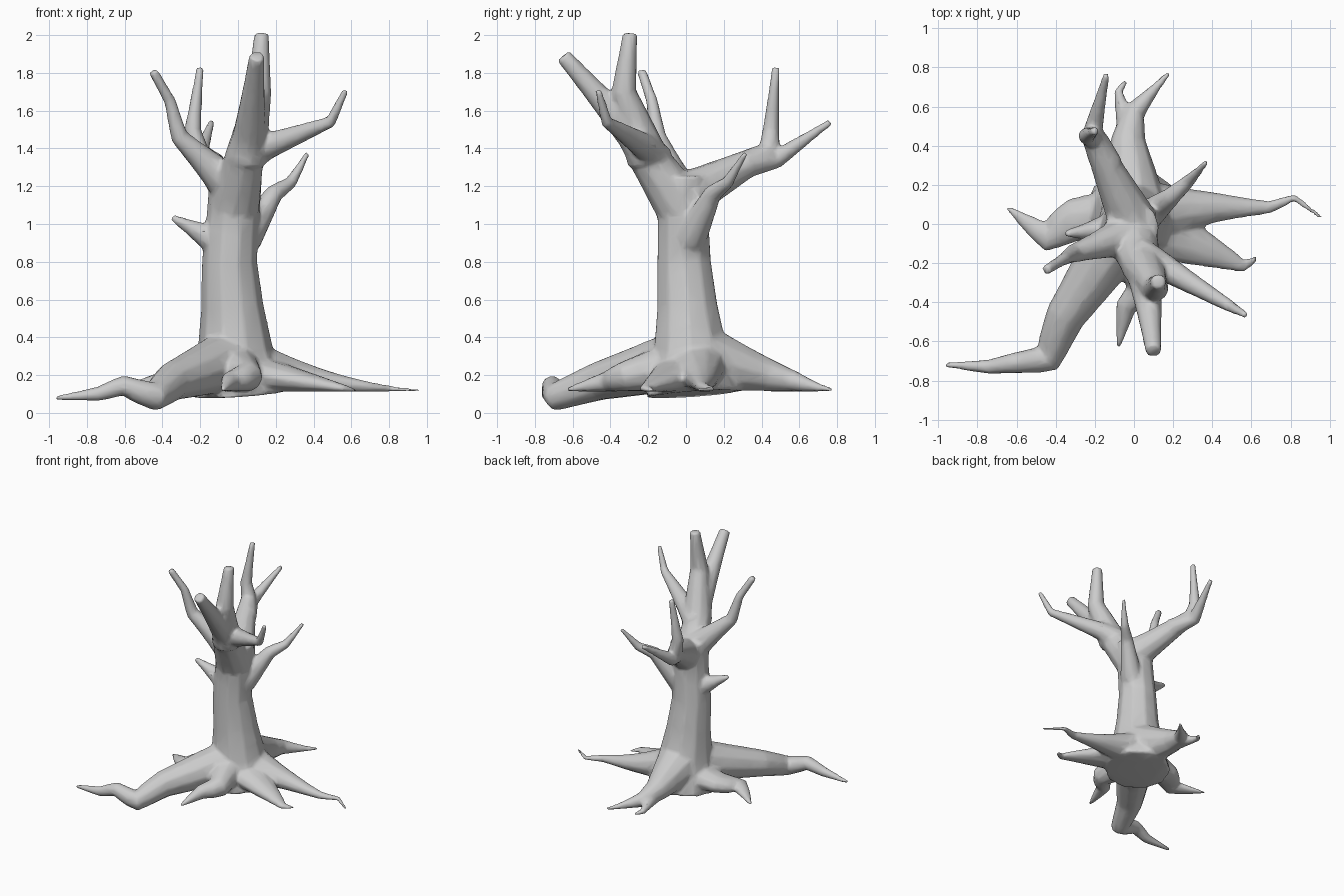
import bpy, bmesh
from mathutils import Vector
from math import sin, cos, pi

if "Cube" in bpy.data.objects:
    bpy.data.objects.remove(bpy.data.objects["Cube"])

SIDES, STEPS, GROUND = 10, 3, 0.11
bm = bmesh.new()

def tube(path, r0, r1, power=1.2, flat=1.0, grounded=False):
    """Closed tube tapering from r0 to r1 along a path. A grounded path is a list
    of (x, y) and rests on the ground at whatever height its radius asks for."""
    knots = [Vector(p).to_3d() for p in path]
    pos = [a.lerp(b, i / STEPS) for a, b in zip(knots, knots[1:]) for i in range(STEPS)]
    pos.append(knots[-1])
    n = len(pos)
    dist = [0.0]
    for a, b in zip(pos, pos[1:]):
        dist.append(dist[-1] + (b - a).length)
    radii = [r1 + (r0 - r1) * (1 - d / dist[-1]) ** power for d in dist]
    if grounded:
        for p, r in zip(pos, radii):
            p.z = GROUND + r * flat
    side, rings, faces = None, [], []
    for i in range(n):
        t = (pos[min(i + 1, n - 1)] - pos[max(i - 1, 0)]).normalized()
        if side is None:
            side = t.cross(Vector((0, 0, 1)))
            if side.length < 0.2:
                side = Vector((1, 0, 0))
        side = (side - t * side.dot(t)).normalized()
        up = side.cross(t) * flat
        angles = [2 * pi * k / SIDES for k in range(SIDES)]
        rings.append([bm.verts.new(pos[i] + (side * cos(a) + up * sin(a)) * radii[i])
                      for a in angles])
    for end in (rings[0], rings[-1]):
        faces.append(bm.faces.new(end))
    for a, b in zip(rings, rings[1:]):
        for k in range(SIDES):
            j = (k + 1) % SIDES
            faces.append(bm.faces.new((a[k], a[j], b[j], b[k])))
    bmesh.ops.recalc_face_normals(bm, faces=faces)

def root(path, r0, power=1.0, flat=1.0):
    tube(path, r0, 0.012, power, flat, grounded=True)

# Trunk, flaring at the foot
tube([(0, .04, .1), (-.045, -.01, .8), (-.01, -.02, 1.26)], .26, .14, 3)

# Front fork: leaning limb and its upright twin
tube([(-.02, -.03, 1.1), (.06, -.28, 1.47), (.1, -.65, 1.89)], .14, .042)
tube([(.04, -.2, 1.34), (.11, -.33, 1.7), (.125, -.295, 2.01)], .115, .04)
# Right front limb
tube([(.02, -.15, 1.34), (.15, -.22, 1.41), (.49, -.42, 1.54), (.57, -.465, 1.71)], .09, .018)
# Left limb
tube([(-.04, -.06, 1.2), (-.31, -.15, 1.46), (-.36, -.18, 1.65), (-.45, -.235, 1.81)], .11, .027, 2)
# Back limb and its side tip
tube([(0, 0, 1.15), (-.21, .44, 1.38), (-.24, .45, 1.5), (-.2, .475, 1.83)], .13, .022, 1.4)
tube([(-.13, .3, 1.31), (-.21, .48, 1.345), (-.14, .765, 1.54)], .075, .018)
# Small right limb and broken left stub
tube([(.04, .02, .92), (.19, .14, 1.16), (.28, .22, 1.22), (.37, .315, 1.375)], .09, .015)
tube([(-.1, -.02, .9), (-.35, -.05, 1.035)], .09, .018)

# Large left front root, dipping below the others
tube([(-.07, -.06, .27), (-.35, -.47, .165), (-.44, -.69, .085), (-.61, -.71, .145),
      (-.74, -.73, .1), (-.97, -.72, .078)], .16, .012, 1)
# Roots resting on the ground: front, left, long right, right front, back, back spur
root([(-.03, -.05), (.05, -.33), (-.04, -.42), (-.08, -.63)], .14)
root([(-.1, .03), (-.31, .02), (-.44, -.07), (-.65, .085)], .16, flat=.65)
root([(.05, .06), (.42, .085), (.69, .085), (.82, .135), (.96, .03)], .17, 1.8, .85)
root([(.05, 0), (.43, -.16), (.56, -.215), (.63, -.17)], .18, flat=.6)
root([(-.01, .1), (-.03, .43), (0, .57), (.18, .775)], .18, 1.3)
root([(-.03, .45), (-.08, .68), (-.04, .73)], .06)

mesh = bpy.data.meshes.new("bare_tree")
bm.to_mesh(mesh)
bm.free()
tree = bpy.data.objects.new("bare_tree", mesh)
bpy.context.collection.objects.link(tree)

# Fuse trunk, limbs and roots into one skin, soften the joints, thin the mesh
fuse = tree.modifiers.new("fuse", 'REMESH')
fuse.mode = 'VOXEL'
fuse.voxel_size = 0.012
fuse.use_smooth_shade = True
soften = tree.modifiers.new("soften", 'SMOOTH')
soften.factor = 0.5
soften.iterations = 6
thin = tree.modifiers.new("thin", 'DECIMATE')
thin.ratio = 0.12
